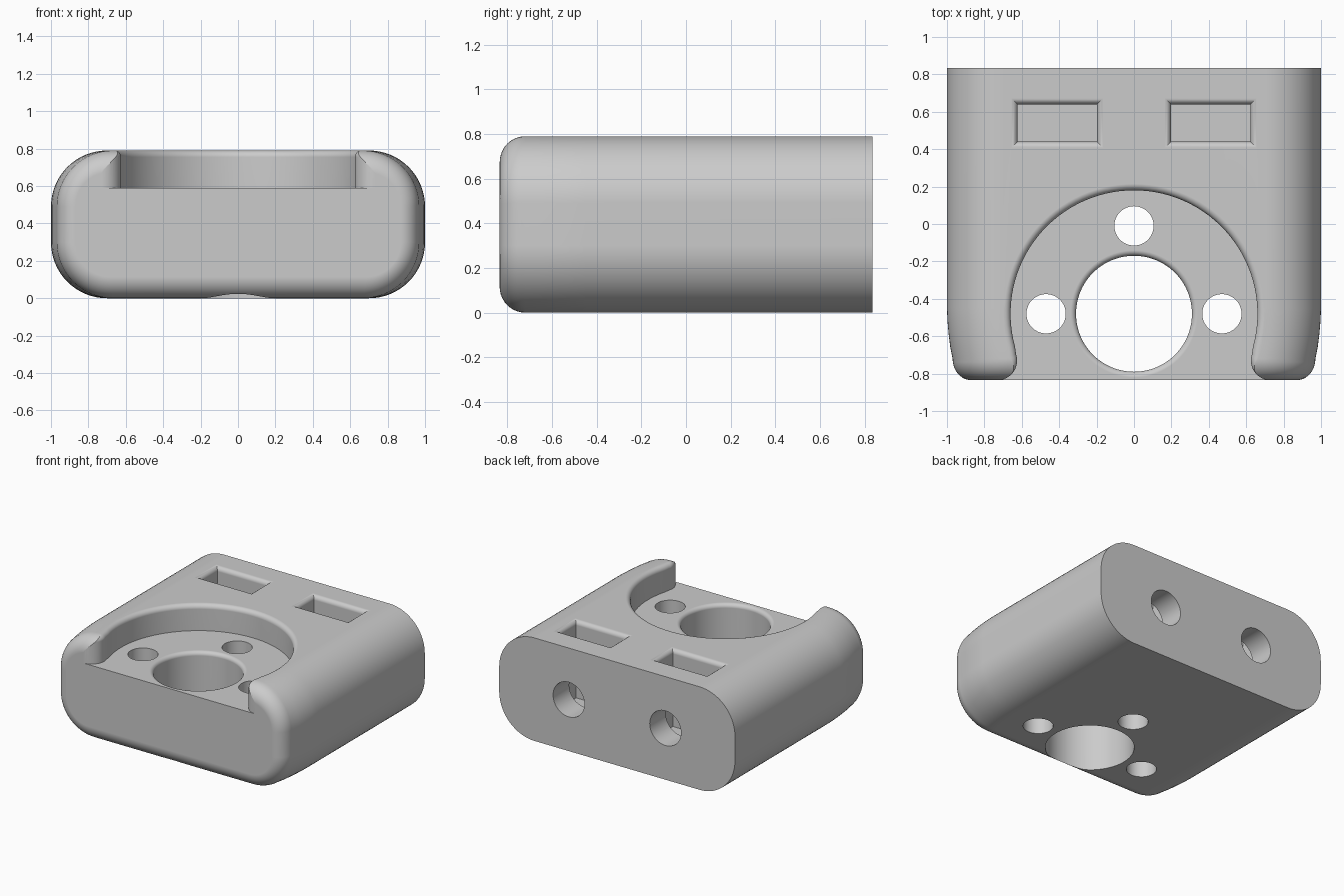
import bpy, bmesh, math
from math import sin, cos, pi, radians

if "Cube" in bpy.data.objects:
    bpy.data.objects.remove(bpy.data.objects["Cube"])

H, HY = 0.79, 0.835
CY = -0.48                      # centre of the round recess

grey = bpy.data.materials.new("plain grey")
grey.diffuse_color = (0.6, 0.6, 0.6, 1)
grey.use_nodes = True
grey.node_tree.nodes["Principled BSDF"].inputs["Base Color"].default_value = grey.diffuse_color


def loft(name, rings):
    """Skin a list of equal-length point rings and cap both ends."""
    bm = bmesh.new()
    vs = [[bm.verts.new(p) for p in r] for r in rings]
    n = len(rings[0])
    for a, b in zip(vs, vs[1:]):
        for i in range(n):
            j = (i + 1) % n
            bm.faces.new((a[i], a[j], b[j], b[i]))
    bm.faces.new(vs[0])
    bm.faces.new(vs[-1])
    bmesh.ops.recalc_face_normals(bm, faces=bm.faces)
    me = bpy.data.meshes.new(name)
    bm.to_mesh(me)
    bm.free()
    ob = bpy.data.objects.new(name, me)
    bpy.context.collection.objects.link(ob)
    me.materials.append(grey)
    return ob


def body_ring(y, hx, inset):
    """Rounded-rectangle cross-section in the xz plane."""
    r = 0.3 - inset
    hz = H / 2 - inset
    pts = []
    for q, (sx, sz) in enumerate(((1, 1), (-1, 1), (-1, -1), (1, -1))):
        for k in range(17):
            a = (q + k / 16) * pi / 2
            pts.append((sx * (hx - r) + r * cos(a), y,
                        H / 2 + sz * (hz - r) + r * sin(a)))
    return pts


# Body: straight block, slightly tapered flanks, rounded front edge
rings = [body_ring(y, hx, 0) for y, hx in
         ((HY, 1), (-0.45, 1), (-0.52, 0.997), (-0.59, 0.991), (-0.66, 0.982))]
for k in range(11):
    a = k / 10 * pi / 2
    rings.append(body_ring(-0.72 - 0.115 * sin(a),
                           0.97 - 0.1 * (1 - cos(a)), 0.115 * (1 - cos(a))))
body = loft("mount_body", rings)


def circle(r, n=64):
    return [(r * cos(2 * pi * i / n), r * sin(2 * pi * i / n)) for i in range(n)]


def recess_outline(o):
    """Round recess with rounded lips opening to the front, grown by o."""
    tip, R = 0.105 - o, 0.66 + o
    t = math.atan2(-0.25, 0.73)
    right = [(0.73, -1.0)]
    for k in range(13):
        a = radians(270) + (t + pi - radians(270)) * k / 12
        right.append((0.73 + tip * cos(a), -0.73 + tip * sin(a)))
    for k in range(1, 33):
        a = t + (pi / 2 - t) * k / 32
        right.append((R * cos(a), CY + R * sin(a)))
    return right + [(-x, y) for x, y in right[-2::-1]]


def flared(name, outline, z0, z1, r, top):
    """Vertical cutter whose mouth at z1 flares with a fillet of radius r."""
    steps = [(z0, 0)] + [(z1 - r + r * sin(k * pi / 12), r * (1 - cos(k * pi / 12)))
                         for k in range(7)] + [(top, r)]
    return loft(name, [[(x, y, z) for x, y in outline(o)] for z, o in steps])


cutters = [
    flared("recess_cutter", recess_outline, 0.59, H, 0.035, 1.0),
    # Large bore with softened rim
    flared("bore_cutter",
           lambda o: [(x, y + CY) for x, y in circle(0.31 + o, 96)],
           -0.2, 0.59, 0.03, 0.7),
]
# Three screw holes
for cx, cy in ((0, -0.01), (0.47, CY), (-0.47, CY)):
    cutters.append(loft("screw_cutter", [[(x + cx, y + cy, z) for x, y in circle(0.105)]
                                         for z in (-0.2, 0.7)]))
# Two rectangular pockets, each met by a round hole from the back
for s in (-1, 1):
    def rect(o, s=s):
        return [(s * 0.41 + i * (0.213 + o), 0.54 + j * (0.1 + o))
                for i, j in ((1, 1), (-1, 1), (-1, -1), (1, -1))]
    cutters.append(flared("pocket_cutter", rect, 0.2, H, 0.033, 1.0))
    cutters.append(loft("back_hole_cutter",
                        [[(s * 0.41 + x, y, H / 2 + z) for x, z in circle(0.133, 48)]
                         for y in (0.55, 1.0)]))

# Cut everything out of the body
bpy.context.view_layer.objects.active = body
body.select_set(True)
for c in cutters:
    m = body.modifiers.new("cut", 'BOOLEAN')
    m.operation, m.solver, m.object = 'DIFFERENCE', 'EXACT', c
    bpy.ops.object.modifier_apply(modifier=m.name)
for c in cutters:
    bpy.data.objects.remove(c, do_unlink=True)

bpy.ops.object.select_all(action='DESELECT')
body.select_set(True)
bpy.ops.object.shade_smooth_by_angle(angle=radians(30))
w = body.modifiers.new("even_shading", 'WEIGHTED_NORMAL')
w.keep_sharp = True
